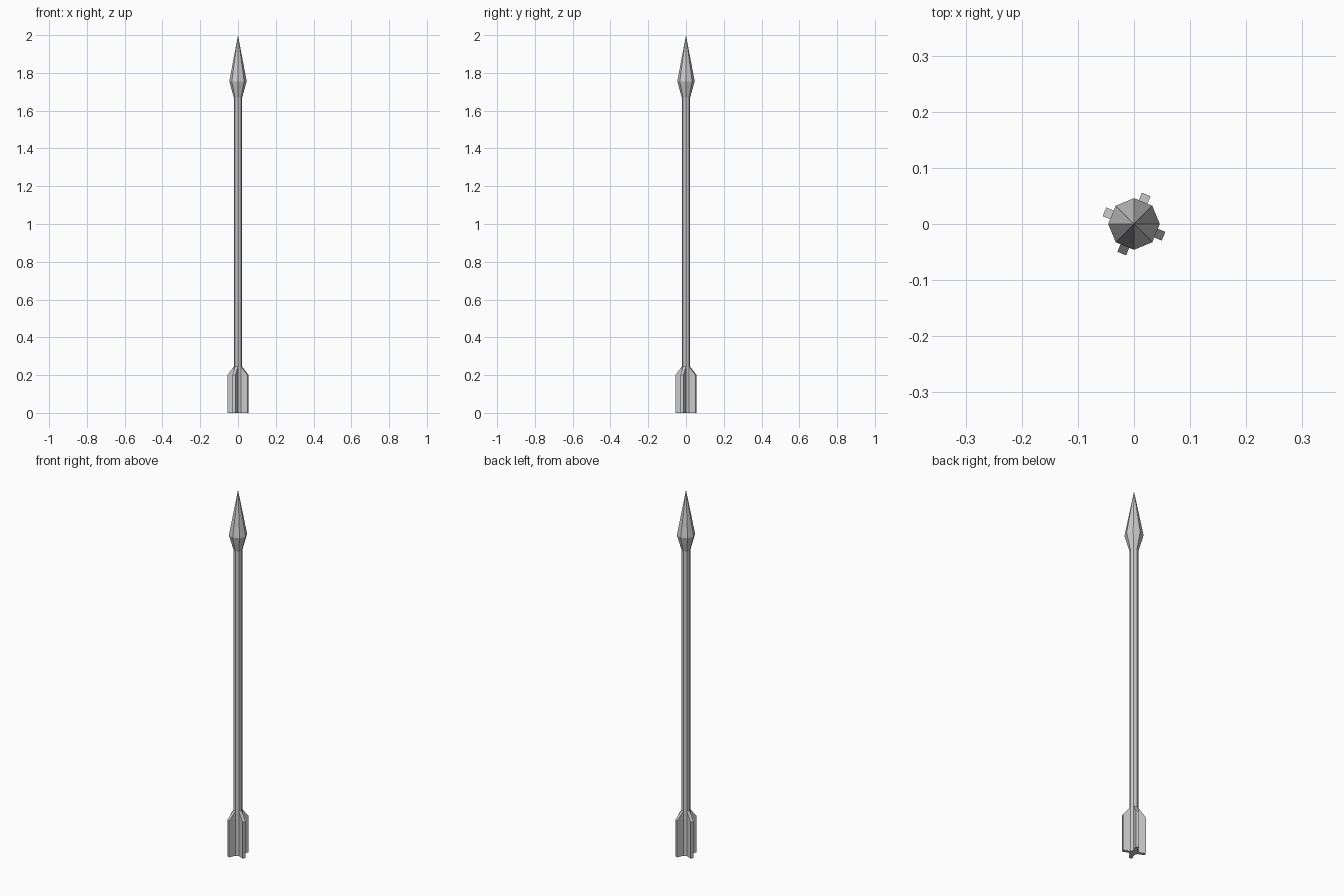
import bpy, bmesh, math
from mathutils import Matrix

if "Cube" in bpy.data.objects:
    bpy.data.objects.remove(bpy.data.objects["Cube"])

SIDES = 8
R = 0.022                                   # shaft radius
APOTHEM = R * math.cos(math.pi / SIDES)
FACE_W = 2 * R * math.sin(math.pi / SIDES)  # width of one shaft facet


def finish(name, bm):
    bmesh.ops.recalc_face_normals(bm, faces=bm.faces)
    mesh = bpy.data.meshes.new(name)
    bm.to_mesh(mesh)
    bm.free()
    obj = bpy.data.objects.new(name, mesh)
    bpy.context.collection.objects.link(obj)
    return obj


def lathe(name, profile):
    """Faceted solid from (radius, z) pairs; radius 0 makes a point."""
    bm = bmesh.new()
    rings = []
    for r, z in profile:
        n = SIDES if r > 0 else 1
        rings.append([bm.verts.new((r * math.cos(i * math.tau / SIDES),
                                    r * math.sin(i * math.tau / SIDES), z))
                      for i in range(n)])
    for a, b in zip(rings, rings[1:]):
        for i in range(SIDES):
            j = (i + 1) % SIDES
            top = [b[0]] if len(b) == 1 else [b[j], b[i]]
            bm.faces.new([a[i], a[j]] + top)
    bm.faces.new(rings[0])
    return finish(name, bm)


def fin(name, angle):
    """Flat vane growing out of one shaft facet, with a sloped leading edge."""
    outline = [(0.012, 0), (0.057, 0), (0.057, 0.2), (APOTHEM, 0.245), (0.012, 0.245)]
    bm = bmesh.new()
    face = bm.faces.new([bm.verts.new((x, -FACE_W / 2, z)) for x, z in outline])
    ext = bmesh.ops.extrude_face_region(bm, geom=[face])
    new = [v for v in ext["geom"] if isinstance(v, bmesh.types.BMVert)]
    bmesh.ops.translate(bm, verts=new, vec=(0, FACE_W, 0))
    bm.transform(Matrix.Rotation(angle, 4, 'Z'))
    return finish(name, bm)


# Shaft
lathe("shaft", [(R, 0), (R, 1.67)]) 

# Pointed head
lathe("arrow_head", [(R, 1.67), (0.046, 1.755), (0, 2.0)])

# Four tail fins on every other facet
for k in range(4):
    fin(f"tail_fin_{k + 1}", math.radians(67.5 + 90 * k))
